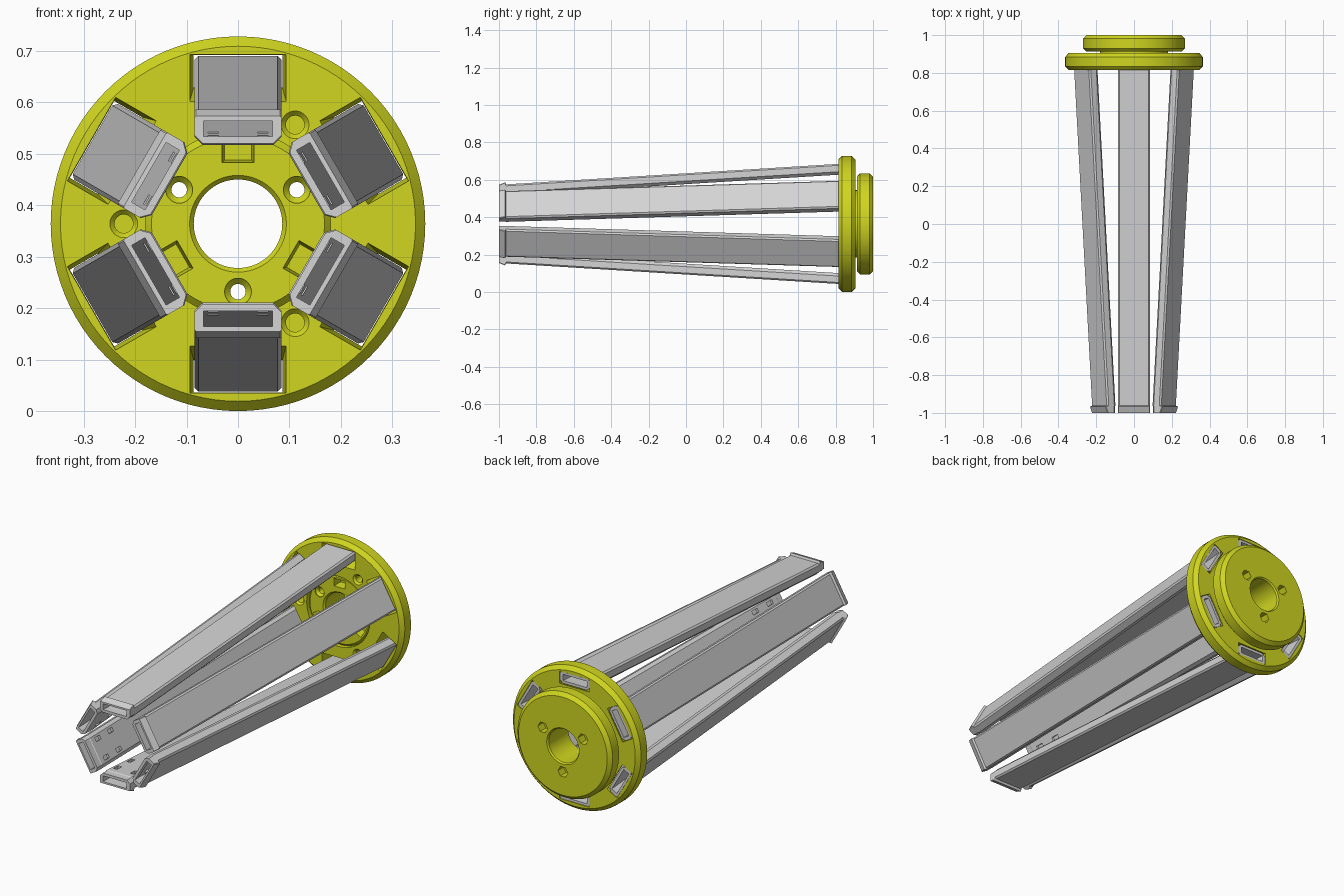
import bpy, bmesh
from math import sin, cos, pi, radians
from mathutils import Matrix

cube = bpy.data.objects.get("Cube")
if cube:
    bpy.data.objects.remove(cube)

CENTRE = 0.364          # height of the main axis, which runs along y


def material(name, rgb):
    m = bpy.data.materials.new(name)
    m.use_nodes = True
    m.diffuse_color = (*rgb, 1)
    m.node_tree.nodes["Principled BSDF"].inputs["Base Color"].default_value = (*rgb, 1)
    return m


YELLOW = material("yellow green", (0.63, 0.67, 0.014))
GREY = material("light grey", (0.66, 0.66, 0.66))


def circle(r, x=0, z=0, n=96):
    return [(x + r * cos(2 * pi * i / n), z + r * sin(2 * pi * i / n)) for i in range(n)]


def box(w, lo, hi, x=0):
    return [(x - w, lo), (x + w, lo), (x + w, hi), (x - w, hi)]


def chamfered(w, lo, hi, c_in, c_out):
    right = [(w - c_in, lo), (w, lo + c_in), (w, hi - c_out), (w - c_out, hi)]
    return right + [(-x, z) for x, z in reversed(right)]


def loft(name, sections, mat, turn=None):
    """Closed solid through (y, outline) sections, measured from the main axis."""
    bm = bmesh.new()
    rings = [[bm.verts.new((x, y, z)) for x, z in outline] for y, outline in sections]
    n = len(rings[0])
    for a, b in zip(rings, rings[1:]):
        for i in range(n):
            j = (i + 1) % n
            bm.faces.new((a[i], a[j], b[j], b[i]))
    bm.faces.new(rings[0])
    bm.faces.new(rings[-1])
    if turn:
        bm.transform(turn)
    bmesh.ops.recalc_face_normals(bm, faces=bm.faces)
    me = bpy.data.meshes.new(name)
    bm.to_mesh(me)
    bm.free()
    me.materials.append(mat)
    ob = bpy.data.objects.new(name, me)
    ob.location.z = CENTRE
    bpy.context.collection.objects.link(ob)
    return ob


def cut(ob, cutters):
    """Subtract the cutters, bake the result and drop them."""
    for c in cutters:
        c.hide_render = True
        mod = ob.modifiers.new("cut", 'BOOLEAN')
        mod.operation = 'DIFFERENCE'
        mod.solver = 'EXACT'
        mod.object = c
    bpy.context.view_layer.update()
    dg = bpy.context.evaluated_depsgraph_get()
    baked = bpy.data.meshes.new_from_object(ob.evaluated_get(dg))
    mat = ob.data.materials[0]
    ob.modifiers.clear()
    ob.data = baked
    baked.materials.clear()
    baked.materials.append(mat)
    for p in baked.polygons:
        p.material_index = 0
    for c in cutters:
        bpy.data.objects.remove(c)


def spin(deg):
    return Matrix.Rotation(radians(deg), 4, 'Y')


def lathe(name, profile, mat=YELLOW):
    return loft(name, [(y, circle(r)) for y, r in profile], mat)


# Finger slope: radial offset of the outer face along the axis
def outer(y):
    return 0.321 + (y - 0.815) * 0.0617


THICK = 0.058
parts = []

# Front flange with tapered finger pockets, countersunk holes and rim screw holes
flange = lathe("front_flange", [(0.815, 0.345), (0.835, 0.364), (0.885, 0.364), (0.905, 0.345)])
cutters = [lathe("bore_cutter", [(0.80, 0.18), (0.92, 0.18)])]
for k in range(6):
    cutters.append(loft("pocket_cutter", [
        (0.80, box(0.095, 0.233, 0.329)),
        (0.92, box(0.085, outer(0.92) - THICK, outer(0.92)))], YELLOW, spin(60 * k)))
for k in range(3):
    cutters.append(loft("countersink_cutter", [
        (0.80, circle(0.027, 0, 0.222, 32)), (0.815, circle(0.027, 0, 0.222, 32)),
        (0.825, circle(0.018, 0, 0.222, 32)), (0.88, circle(0.018, 0, 0.222, 32))],
        YELLOW, spin(30 + 120 * k)))
    cutters.append(loft("rim_hole_cutter", [
        (-0.40, circle(0.02, 0, 0.858, 24)), (-0.25, circle(0.02, 0, 0.858, 24))],
        YELLOW, spin(90 + 120 * k) @ Matrix.Rotation(radians(-90), 4, 'X')
        @ Matrix.Scale(-1, 4, (0, 0, 1))))
cut(flange, cutters)
parts.append(flange)

# Hub: neck fitted in the flange plus the rear disc
hub = lathe("rear_hub", [
    (0.825, 0.168), (0.838, 0.18), (0.913, 0.18), (0.913, 0.252),
    (0.930, 0.27), (0.982, 0.27), (1.0, 0.252)])
cutters = [lathe("centre_cutter", [
    (0.80, 0.094), (0.825, 0.094), (0.834, 0.086), (0.992, 0.086), (1.0, 0.092), (1.02, 0.092)])]
for k in range(3):
    a = spin(60 + 120 * k)
    cutters.append(loft("screw_cutter", [
        (0.80, circle(0.026, 0, 0.132, 32)), (0.83, circle(0.026, 0, 0.132, 32)),
        (0.842, circle(0.015, 0, 0.132, 32)), (1.02, circle(0.015, 0, 0.132, 32))], YELLOW, a))
    cutters.append(loft("nut_cutter", [
        (0.955, circle(0.028, 0, 0.132, 6)), (1.02, circle(0.028, 0, 0.132, 6))], YELLOW, a))
    cutters.append(loft("notch_cutter", [
        (0.80, box(0.034, 0.116, 0.160)), (0.87, box(0.026, 0.124, 0.155))],
        YELLOW, spin(120 * k)))
cut(hub, cutters)
parts.append(hub)


# Hollow finger with a lipped, slotted tip
def body(y, grow=0.0):
    return y, chamfered(0.085 + grow, outer(y) - THICK - grow, outer(y) + grow, 0.016, 0.008)


def cavity(y):
    return y, box(0.068, outer(y) - THICK + 0.014, outer(y) - 0.012)


finger = loft("finger_1", [
    (-1.0, chamfered(0.085, 0.156, 0.209, 0.016, 0.003)),
    (-0.967, chamfered(0.085, 0.156, 0.222, 0.016, 0.003)),
    body(-0.962), body(0.903)], GREY)
cutters = [loft("cavity_cutter", [cavity(-0.97), cavity(0.95)], GREY),
           loft("slot_cutter", [(-1.1, box(0.067, 0.170, 0.200)),
                                (-0.95, box(0.067, 0.170, 0.200))], GREY)]
# Small windows through the inner wall near the tip
for x in (-0.048, 0.048):
    for y in (-0.91, -0.80):
        cutters.append(loft("window_cutter", [
            (y - 0.02, box(0.010, 0.13, 0.185, x)),
            (y + 0.02, box(0.010, 0.13, 0.185, x))], GREY))
cut(finger, cutters)
parts.append(finger)

for k in range(1, 6):
    copy = bpy.data.objects.new(f"finger_{k + 1}", finger.data)
    copy.location.z = CENTRE
    copy.rotation_euler.y = radians(60 * k)
    bpy.context.collection.objects.link(copy)

# Smooth the round parts, keeping their edges crisp
for ob in bpy.context.view_layer.objects:
    ob.select_set(ob in (flange, hub))
bpy.context.view_layer.objects.active = flange
bpy.ops.object.shade_smooth_by_angle(angle=radians(25))
